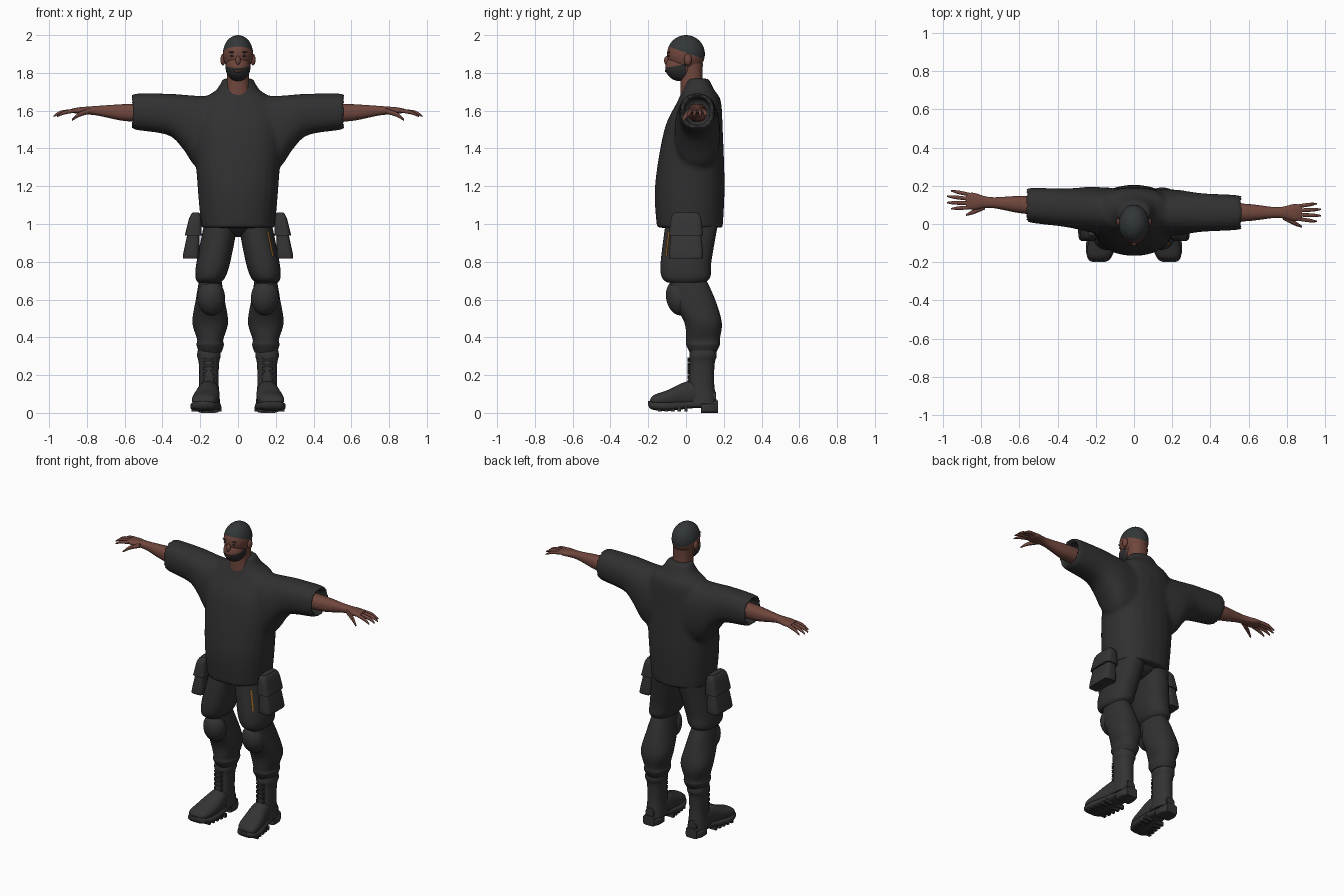
import bpy, bmesh, math
from mathutils import Vector, Matrix, Euler

cube = bpy.data.objects.get("Cube")
if cube:
    bpy.data.objects.remove(cube, do_unlink=True)


def material(name, red, green, blue):
    m = bpy.data.materials.new(name)
    m.use_nodes = True
    m.diffuse_color = (red, green, blue, 1)
    bsdf = m.node_tree.nodes["Principled BSDF"]
    bsdf.inputs["Base Color"].default_value = m.diffuse_color
    bsdf.inputs["Roughness"].default_value = .8
    return m


skin = material("brown skin", .16, .062, .046)
hair = material("blue black hair", .032, .038, .04)
beard = material("black beard", .026, .026, .028)
lips = material("dark lips", .09, .034, .028)
cloth = material("charcoal cloth", .03, .03, .03)
leather = material("black leather", .034, .034, .035)
orange = material("orange trim", .3, .13, .02)


def smooth_path(stations, steps=6):
    """Catmull-Rom interpolation through the stations."""
    points = [Vector(s) for s in stations]
    path = []
    for i, (start, end) in enumerate(zip(points, points[1:])):
        before = points[max(i - 1, 0)]
        after = points[min(i + 2, len(points) - 1)]
        leave, arrive = (end - before) / 2, (after - start) / 2
        for k in range(steps):
            t = k / steps
            ease = t * t * (3 - 2 * t)
            path.append(start.lerp(end, ease) + leave * t * (1 - t) ** 2
                        - arrive * t * t * (1 - t))
    return path + [points[-1]]


def loft(bm, axis, stations, lateral=lambda t: 0, sides=24, power=2.3):
    """Stations hold position, centre height or depth, and one or two radii.
    The sideways centre follows the lateral rule."""
    rings = []
    for t, centre, wide, deep in smooth_path([(*s, s[-1])[:4] for s in stations]):
        ring = []
        for k in range(sides):
            angle = math.tau * (k + .5) / sides
            c, s = math.cos(angle), math.sin(angle)
            u = lateral(t) + wide * math.copysign(abs(c) ** (2 / power), c)
            v = centre + deep * math.copysign(abs(s) ** (2 / power), s)
            spot = {"x": (t, u, v), "y": (u, t, v), "z": (u, v, t)}[axis]
            ring.append(bm.verts.new(spot))
        rings.append(ring)
    for ring, following in zip(rings, rings[1:]):
        for k in range(sides):
            bm.faces.new((ring[k - 1], ring[k], following[k], following[k - 1]))
    bm.faces.new(rings[0])
    bm.faces.new(rings[-1])


def ellipsoid(bm, centre, radii, tilt=0):
    place = Matrix.LocRotScale(Vector(centre), Euler((tilt, 0, 0)), Vector(radii))
    bmesh.ops.create_uvsphere(bm, u_segments=32, v_segments=20, radius=1, matrix=place)


def box(bm, centre, size, tilt=0):
    place = Matrix.LocRotScale(Vector(centre), Euler((0, tilt, 0)), Vector(size))
    bmesh.ops.create_cube(bm, size=1, matrix=place)


def finish(name, bm, *materials, mirror=False):
    bmesh.ops.recalc_face_normals(bm, faces=bm.faces[:])
    mesh = bpy.data.meshes.new(name)
    bm.to_mesh(mesh)
    bm.free()
    for m in materials:
        mesh.materials.append(m)
    ob = bpy.data.objects.new(name, mesh)
    bpy.context.collection.objects.link(ob)
    for other in bpy.context.selected_objects:
        other.select_set(False)
    ob.select_set(True)
    bpy.context.view_layer.objects.active = ob
    bpy.ops.object.shade_smooth_by_angle(angle=math.radians(45))
    if mirror:
        ob.modifiers.new("mirror", "MIRROR").use_mirror_merge = False
    return ob


def lofted(name, axis, stations, mat, mirror=False, **options):
    bm = bmesh.new()
    loft(bm, axis, stations, **options)
    finish(name, bm, mat, mirror=mirror)


# Head: cranium and jaw, with hairline and beard line cut into the surface
bm = bmesh.new()
ellipsoid(bm, (0, 0, 1.9), (.08, .1, .1))
ellipsoid(bm, (0, -.03, 1.83), (.066, .08, .074))
hairline, hair_up = Vector((0, 0, 1.907)), Vector((0, .35, 1))
beard_line, beard_up = Vector((0, 0, 1.848)), Vector((0, -.2, 1))
sideburn, backward = Vector(), Vector((0, 1, 0))
for point, normal in ((hairline, hair_up), (beard_line, beard_up), (sideburn, backward)):
    bmesh.ops.bisect_plane(bm, geom=bm.verts[:] + bm.edges[:] + bm.faces[:],
                           plane_co=point, plane_no=normal)
for face in bm.faces:
    middle = face.calc_center_median()
    if (middle - hairline).dot(hair_up) > 0:
        face.material_index = 1
    elif (middle - beard_line).dot(beard_up) < 0 and middle.y < 0:
        face.material_index = 2
finish("head", bm, skin, hair, beard)

# Face features and neck
for name, centre, radii, mat, mirror in (
        ("nose", (0, -.1, 1.865), (.014, .016, .025), skin, False),
        ("mouth", (0, -.105, 1.81), (.022, .006, .007), lips, False),
        ("ears", (.08, .01, 1.87), (.013, .02, .03), skin, True),
        ("eyes", (.03, -.09, 1.89), (.012, .005, .005), beard, True),
        ("eyebrows", (.03, -.09, 1.91), (.02, .006, .004), beard, True)):
    bm = bmesh.new()
    ellipsoid(bm, centre, radii)
    finish(name, bm, mat, mirror=mirror)
lofted("neck", "z", [(1.65, .05, .08), (1.75, .03, .06), (1.85, .03, .06)], skin)


def arm_line(x):
    """Depth of the arms: the right one is swept slightly back."""
    return .06 - .07 * min(x, 0)


# Shirt: torso and flared hollow sleeves fused into one skin
bm = bmesh.new()
loft(bm, "z", [(.98, .02, .195, .175), (1.2, .02, .215, .185), (1.5, .04, .23, .155),
               (1.65, .07, .19, .115), (1.71, .065, .115, .085), (1.77, .06, .08, .06)])
for side in (1, -1):
    loft(bm, "x", [(side * x, *section) for x, *section in (
        (.1, 1.47, .12, .21), (.22, 1.49, .12, .19), (.29, 1.54, .11, .145), (.37, 1.58, .1, .11),
        (.55, 1.595, .09, .095), (.55, 1.595, .07, .075), (.48, 1.595, .065, .07))],
         lateral=arm_line)
shirt = finish("shirt", bm, cloth)
remesh = shirt.modifiers.new("fuse", "REMESH")
remesh.mode = "VOXEL"
remesh.voxel_size = .012
remesh.use_smooth_shade = True
relax = shirt.modifiers.new("relax", "SMOOTH")
relax.iterations = 6

# Arms: forearm and palm, four fanned drooping fingers, thumb
for side, name in ((1, "left_arm"), (-1, "right_arm")):
    bm = bmesh.new()
    loft(bm, "x", [(.45, 1.59, .05), (.6, 1.59, .045), (.75, 1.6, .028, .025),
                   (.84, 1.6, .045, .018), (.88, 1.6, .035, .01)])
    for k in (-1.5, -.5, .5, 1.5):
        tip = .98 - .01 * k * k
        loft(bm, "x", [(.86, 1.6, .01), (tip - .04, 1.59, .01), (tip, 1.57, .004)],
             lateral=lambda x: k * (.09 * x - .055), sides=10)
    loft(bm, "x", [(.78, 1.6, .014), (.84, 1.58, .013), (.88, 1.55, .005)],
         lateral=lambda x: .365 - .5 * x, sides=10)
    for v in bm.verts:
        v.co.x *= side
        v.co.y += arm_line(v.co.x)
    finish(name, bm, skin)

# Trousers: seat, thighs with a loose cuff, gathered lower legs
bm = bmesh.new()
ellipsoid(bm, (0, .02, 1.03), (.18, .15, .1))
finish("trouser_seat", bm, cloth)
lofted("thighs", "z", [(1, .03, .09, .14), (.8, 0, .09, .135), (.72, 0, .08, .13), (.69, 0, .06, .1)],
       cloth, mirror=True, lateral=lambda z: .29 - .2 * z)
lofted("lower_legs", "z", [(.7, .01, .06, .1), (.6, .04, .077, .115), (.48, .09, .095, .1),
                           (.39, .09, .07, .09), (.36, .09, .073, .09), (.32, .09, .06, .07)],
       cloth, mirror=True, lateral=lambda z: .147)
lofted("left_thigh_stripe", "z", [(.83, -.105, .006), (.96, -.09, .006)], orange,
       lateral=lambda z: .35 - .2 * z, sides=8)
bm = bmesh.new()
ellipsoid(bm, (.142, -.04, .61), (.073, .065, .095), tilt=.2)
finish("knee_pads", bm, leather, mirror=True)


def pouch_line(z):
    """The pouches lean outward toward the bottom."""
    return .34 - .11 * z


# Hip pouches: body and overlapping flap
lofted("hip_pouches", "z", [(.82, 0, .035, .08), (.84, 0, .043, .09), (1.05, 0, .02, .07)],
       leather, mirror=True, lateral=pouch_line, power=5)
lofted("pouch_flaps", "z", [(.94, 0, .045, .09), (1.03, 0, .032, .08), (1.06, 0, .018, .06)],
       leather, mirror=True, lateral=pouch_line, power=5)


def foot_line(y):
    """The toes point slightly outward."""
    return .157 - .14 * min(y, 0)


# Boots: shaft, foot, crossed laces
bm = bmesh.new()
loft(bm, "z", [(.33, .09, .06, .07), (.3, .09, .063, .073), (.26, .085, .054, .067),
               (.15, .08, .052, .07), (.05, .08, .06, .085)], lateral=lambda z: .154)
loft(bm, "y", [(.16, .08, .03), (.03, .1, .055, .07), (-.1, .075, .07, .045),
               (-.17, .065, .06, .03), (-.19, .06, .03, .01)], lateral=foot_line)
for i in range(5):
    for tilt in (-.35, .35):
        box(bm, (.155, .015, .16 + i * .03), (.06, .012, .008), tilt)
finish("boots", bm, leather, mirror=True)

# Soles: welt, heel block, tread lugs on both edges
bm = bmesh.new()
loft(bm, "y", [(.17, .045, .04, .02), (.04, .045, .055, .02), (-.1, .035, .08, .025),
               (-.18, .04, .06, .022), (-.2, .05, .03, .012)], lateral=foot_line, power=3)
loft(bm, "y", [(.17, .025, .04, .025), (.13, .025, .057, .025), (.08, .025, .055, .025)],
     lateral=foot_line, power=5)
for i in range(5):
    y = -.035 * i
    for edge in (-.045, .045):
        box(bm, (foot_line(y) + edge, y, .02), (.05, .018, .025))
finish("boot_soles", bm, leather, mirror=True)
